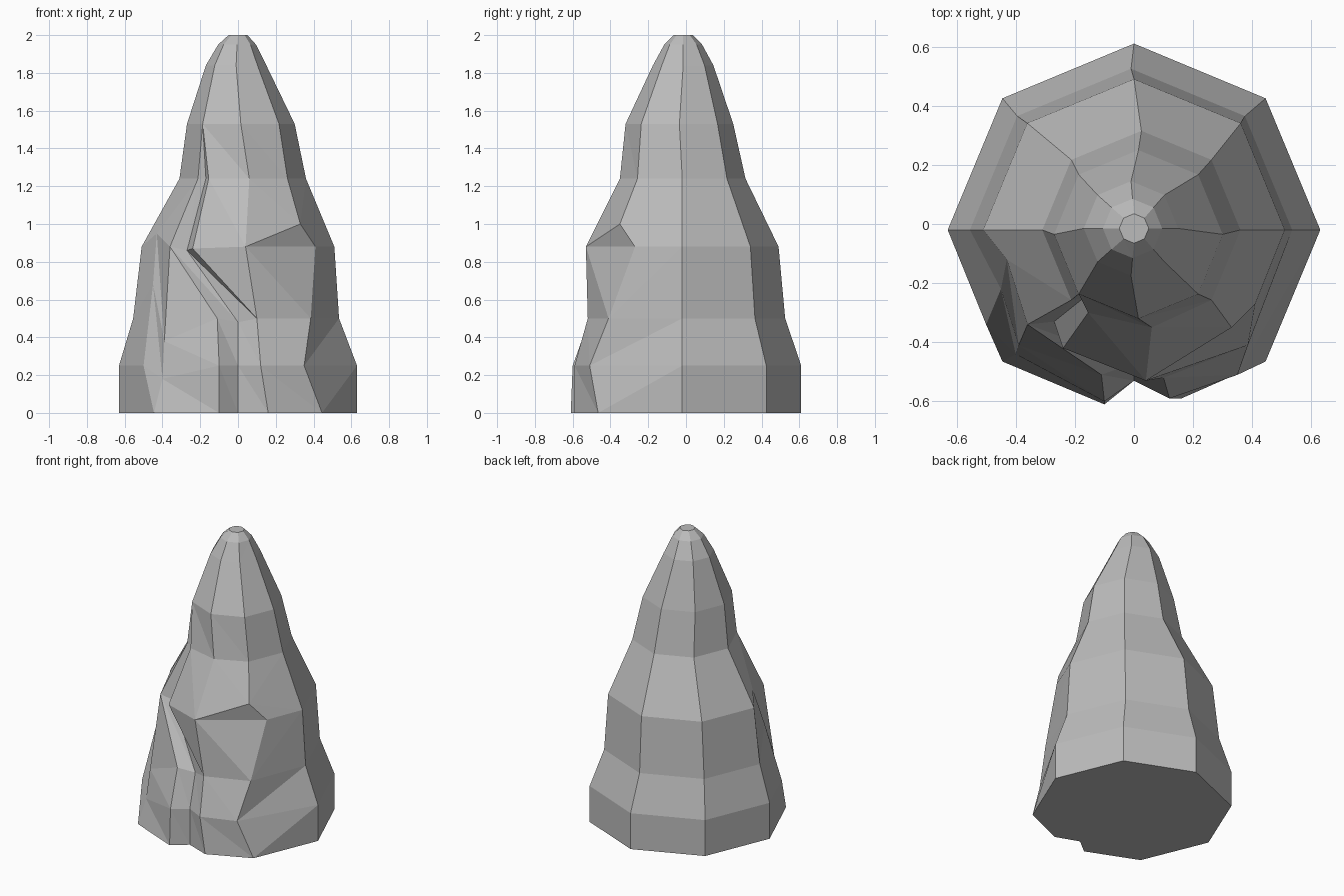
import bpy, bmesh, math

cube = bpy.data.objects.get("Cube")
if cube:
    bpy.data.objects.remove(cube, do_unlink=True)

# Single stone colour
stone = bpy.data.materials.new("grey stone")
stone.use_nodes = True
GREY = (0.5, 0.5, 0.5, 1)
stone.diffuse_color = GREY
stone.node_tree.nodes["Principled BSDF"].inputs["Base Color"].default_value = GREY

# Octagonal rings from foot to tip: height, radius, centre x, centre y
RINGS = [(0, .63, 0, -.02), (.25, .63, 0, -.02), (.5, .545, -.01, -.02),
         (.88, .51, 0, -.02), (1.24, .335, .025, -.02), (1.53, .285, .015, -.035),
         (1.84, .16, -.01, -.015), (1.95, .1, -.005, -.015), (2, .05, 0, -.015)]
LEDGE = 4  # extra ring, present only where the ledge sticks out

# Columns of points round the rock, counter-clockwise, with their angles
COLUMNS = {"left": 0, "back_left": 45, "back": 90, "back_right": 135, "right": 180,
           "dent": 225, "dent_edge": 225, "crack_near": 225, "crack_floor": 225,
           "crack_far": 225, "front": 270, "front_left": 315}

# Hand-placed points on the broken front, by ring
foot = {0: (.16, -.59, 0), 1: (.12, -.59, .25), 2: (.1, -.52, .5)}
CARVED = {
    "dent": {1: (-.5, -.34, .25), 2: (-.45, -.22, .68), 3: (-.43, -.12, .95)},
    "dent_edge": {1: (-.4, -.44, .18), 2: (-.39, -.41, .38), 3: (-.36, -.34, .88)},
    "crack_near": {0: (-.1, -.61, 0), 1: (-.1, -.6, .25), 2: (-.11, -.51, .5),
                   3: (-.36, -.34, .88)},
    "crack_floor": {0: (0, -.53, 0), 1: (0, -.53, .25), 2: (0, -.47, .48),
                    3: (-.27, -.33, .86), 5: (-.17, -.25, 1.24)},
    "crack_far": {**foot, 3: (-.24, -.42, .87), 5: (-.155, -.3, 1.24)},
    "front": {**foot, 3: (.04, -.53, .88), 5: (.06, -.35, 1.24)},
    "front_left": {1: (.35, -.51, .25), 2: (.385, -.41, .5), 3: (.41, -.27, .88),
                   LEDGE: (.33, -.35, 1)},
}

bm = bmesh.new()
cache = {}


def vertex(point):
    """Reuse a vertex where columns meet."""
    key = tuple(round(c, 3) for c in point)
    if key not in cache:
        cache[key] = bm.verts.new(key)
    return cache[key]


def face(corners):
    corners = list(dict.fromkeys(corners))
    if len(corners) > 2 and not bm.faces.get(corners):
        bm.faces.new(corners)


def column(name, angle):
    a = math.radians(angle)
    points = [(x + r * math.cos(a), y + r * math.sin(a), z) for z, r, x, y in RINGS]
    points.insert(LEDGE, None)
    for level, point in CARVED.get(name, {}).items():
        points[level] = point
    points[LEDGE] = points[LEDGE] or points[LEDGE - 1]
    return [vertex(p) for p in points]


names = list(COLUMNS)
cols = [column(n, a) for n, a in COLUMNS.items()]

# Side facets, split along the ridges on the broken front
for i, name in enumerate(names):
    here, after = cols[i], cols[(i + 1) % len(cols)]
    for k in range(len(RINGS)):
        a, b, c, d = here[k], after[k], after[k + 1], here[k + 1]
        if name == "front_left":
            face([a, b, c])
            face([a, c, d])
        elif name in CARVED and len({a, b, c, d}) == 4:
            face([a, b, d])
            face([b, c, d])
        else:
            face([a, b, c, d])

# Flat tip and underside
face([c[-1] for c in cols])
face([c[0] for c in reversed(cols)])
bmesh.ops.recalc_face_normals(bm, faces=bm.faces)

mesh = bpy.data.meshes.new("rock_spire")
bm.to_mesh(mesh)
bm.free()
mesh.materials.append(stone)
spire = bpy.data.objects.new("rock_spire", mesh)
bpy.context.collection.objects.link(spire)
